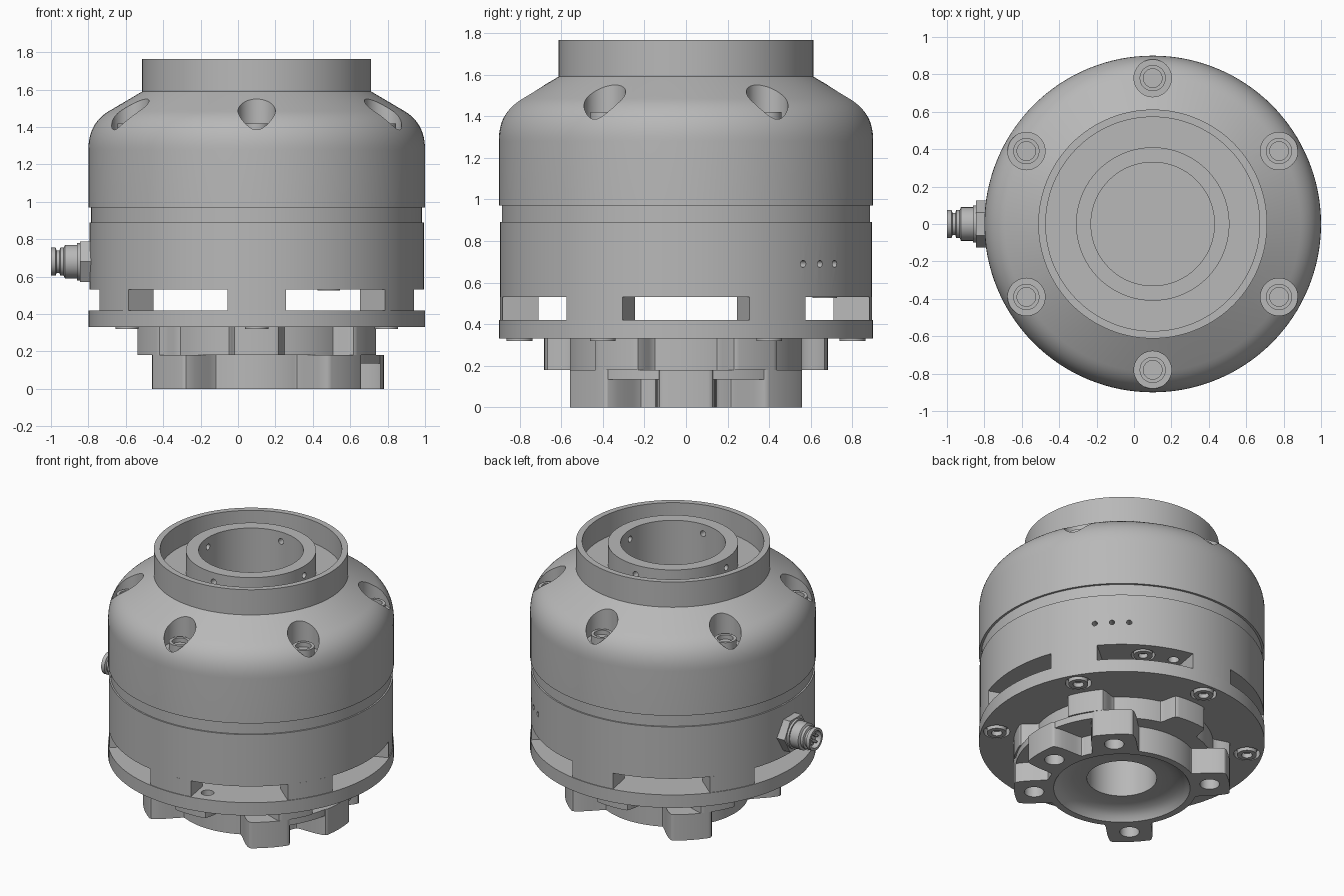
import bpy, bmesh, math
from mathutils import Matrix, Vector

if "Cube" in bpy.data.objects:
    bpy.data.objects.remove(bpy.data.objects["Cube"])

metal = bpy.data.materials.new("grey_metal")
metal.use_nodes = True
GREY = (0.48, 0.48, 0.48, 1)
metal.diffuse_color = GREY
metal.node_tree.nodes["Principled BSDF"].inputs["Base Color"].default_value = GREY

AXIS = Matrix.Translation((0.1, 0, 0))


def finish(name, bm, matrix):
    bmesh.ops.recalc_face_normals(bm, faces=bm.faces)
    bm.transform(matrix)
    mesh = bpy.data.meshes.new(name)
    bm.to_mesh(mesh)
    bm.free()
    mesh.materials.append(metal)
    obj = bpy.data.objects.new(name, mesh)
    bpy.context.collection.objects.link(obj)
    return obj


def lathe(name, profile, matrix=AXIS, steps=128, phase=0.0):
    """Revolve (radius, height) points about local z."""
    bm = bmesh.new()
    turn = Matrix.Rotation(phase, 3, 'Z')
    verts = [bm.verts.new(turn @ Vector((r, 0, z))) for r, z in profile]
    edges = [bm.edges.new(p) for p in zip(verts, verts[1:])]
    if profile[0][0] > 0:
        edges.append(bm.edges.new((verts[-1], verts[0])))
    bmesh.ops.spin(bm, geom=verts + edges, cent=(0, 0, 0), axis=(0, 0, 1),
                   angle=math.tau, steps=steps, use_merge=False)
    bmesh.ops.remove_doubles(bm, verts=bm.verts, dist=1e-4)
    return finish(name, bm, matrix)


def rod(name, r, z0, z1, matrix=AXIS, steps=32, phase=0.0):
    return lathe(name, [(0, z0), (r, z0), (r, z1), (0, z1)], matrix, steps, phase)


def prism(name, outline, z0, z1):
    bm = bmesh.new()
    face = bm.faces.new([bm.verts.new((x, y, z0)) for x, y in outline])
    ext = bmesh.ops.extrude_face_region(bm, geom=[face])
    top = [v for v in ext["geom"] if isinstance(v, bmesh.types.BMVert)]
    bmesh.ops.translate(bm, verts=top, vec=(0, 0, z1 - z0))
    return finish(name, bm, AXIS)


def polar(r, deg):
    return r * math.cos(math.radians(deg)), r * math.sin(math.radians(deg))


def at(r, deg, z=0.0):
    x, y = polar(r, deg)
    return AXIS @ Matrix.Translation((x, y, z))


def radial(deg, z):
    """Local z points outward from the main axis."""
    return (AXIS @ Matrix.Translation((0, 0, z)) @ Matrix.Rotation(math.radians(deg), 4, 'Z')
            @ Matrix.Rotation(math.pi / 2, 4, 'Y'))


def boolean(target, tools, operation='DIFFERENCE'):
    for tool in tools:
        mod = target.modifiers.new("cut", 'BOOLEAN')
        mod.operation, mod.solver, mod.object = operation, 'EXACT', tool
        bpy.context.view_layer.objects.active = target
        bpy.ops.object.modifier_apply(modifier=mod.name)
        bpy.data.objects.remove(tool)


def sector(r0, r1, a0, a1, n=16):
    angles = [a0 + (a1 - a0) * i / n for i in range(n + 1)]
    return [polar(r1, a) for a in angles] + [polar(r0, a) for a in reversed(angles)]


def lobed(core, tip, half, blend, lobes, n=360):
    """Round outline with filleted lobes at the given angles."""
    points = []
    for i in range(n):
        a = 360 * i / n
        off = min(abs((a - b + 180) % 360 - 180) for b in lobes)
        t = min(max((tip * math.radians(off) - half) / blend, 0), 1)
        points.append(polar(tip - (tip - core) * t * t * (3 - 2 * t), a))
    return points


SIX = [30 + 60 * k for k in range(6)]

# Upper shell: domed housing, collar and inner tube
dome = []
for i in range(13):
    t = i / 12
    dome.append(((1 - t) ** 2 * 0.79 + (1 - (1 - t) ** 2) * 0.9,
                 (1 - t) ** 2 * 1.485 + 2 * t * (1 - t) * 1.42 + t * t * 1.28))
shell = lathe("upper_shell", [
    (0, 1.0), (0.33, 1.0), (0.33, 1.755), (0.41, 1.755), (0.41, 1.61), (0.572, 1.61),
    (0.572, 1.765), (0.612, 1.765), (0.612, 1.59)] + dome + [(0.9, 0.97), (0, 0.97)])
boolean(shell, [rod("pocket_cutter", 0.1, 1.37, 1.7, at(0.78, a), 48) for a in SIX])
boolean(shell, [rod("pin_cutter", 0.02, 0.3, 0.45, radial(a, 1.69), 16)
                for a in (0, 90, 180, 270)])

# Groove band and lower body with its three small ports and cavity holes
rod("groove_band", 0.885, 0.89, 0.97, steps=128)
body = rod("lower_body", 0.895, 0.53, 0.89, steps=128)
boolean(body, [rod("port_cutter", 0.017, 0.8, 1.0, radial(a, 0.69), 16)
               for a in (39, 46, 53)])
boolean(body, [rod("ceiling_cutter", 0.035, 0.5, 0.65, at(0.77, 75), 24),
               rod("ceiling_bolt_cutter", 0.075, 0.5, 0.57, at(0.77, 60), 32)])

# Posts between the six windows
for a in SIX:
    prism("window_post", sector(0.72, 0.895, a - 10, a + 10), 0.42, 0.53)

# Base plate with counterbores
plate = rod("base_plate", 0.9, 0.33, 0.42, steps=128)
boolean(plate, [rod("counterbore_cutter", 0.083, 0.3, 0.38, at(0.8, a)) for a in SIX])
boolean(plate, [rod("floor_cutter", 0.04, 0.36, 0.5, at(0.8, -75)),
                rod("bore_cutter", 0.22, 0.3, 0.5, steps=64)])

# Six lobed flange
flange = prism("lobed_flange", lobed(0.575, 0.682, 0.11, 0.07, SIX), 0.18, 0.33)
boolean(flange, [rod("bore_cutter", 0.22, 0.1, 0.4, steps=64)])

# Five lobed mounting foot, dished underneath
FEET = (0, 45, 135, 225, 315)
foot = prism("mounting_foot", lobed(0.475, 0.68, 0.12, 0.1, FEET), 0, 0.18)
boolean(foot, [prism("foot_web", sector(0.4, 0.672, -45, 45, 32), 0.135, 0.18)], 'UNION')
boolean(foot, [lathe("dish_cutter", [
    (0, -0.02), (0.43, -0.02), (0.43, 0), (0.41, 0.03), (0.37, 0.055), (0.31, 0.07),
    (0.22, 0.07), (0.22, 0.25), (0, 0.25)], steps=64)])
boolean(foot, [rod("foot_hole_cutter", 0.062, -0.02, 0.15, at(0.555, a)) for a in FEET])


# Socket head bolts, on top and underneath
def bolt(name, r, socket, height, matrix):
    lathe(name, [(0, 0), (r, 0), (r, height), (socket, height),
                 (socket, height - 0.03), (0, height - 0.03)], matrix, 32)


flip = Matrix.Rotation(math.pi, 4, 'X')
for a in SIX:
    bolt("top_bolt", 0.07, 0.05, 0.05, at(0.78, a, 1.37))
    bolt("bottom_bolt", 0.062, 0.034, 0.06, at(0.8, a, 0.38) @ flip)
bolt("ceiling_bolt", 0.06, 0.03, 0.045, at(0.77, 60, 0.57) @ flip)

# Cable connector on the right side
plug = Matrix.Translation((0, 0, 0.68)) @ Matrix.Rotation(-math.pi / 2, 4, 'Y')
rod("connector_nut", 0.125, 0.78, 0.845, plug, 6, math.pi / 2)
lathe("connector_barrel", [
    (0, 0.84), (0.1, 0.84), (0.1, 0.86), (0.09, 0.86), (0.09, 0.925), (0.075, 0.932),
    (0.075, 0.95), (0.06, 0.955), (0.06, 0.97), (0.075, 0.975), (0.075, 1.0),
    (0.058, 1.0), (0.058, 0.96), (0, 0.96)], plug, 32)
for k in range(5):
    x, y = polar(0.033, 72 * k)
    rod("connector_pin", 0.009, 0.955, 0.99, plug @ Matrix.Translation((x, y, 0)), 10)

# Smooth shading with crisp edges
bpy.ops.object.select_all(action='DESELECT')
for obj in bpy.context.scene.objects:
    if obj.type == 'MESH' and obj.data.materials and obj.data.materials[0] == metal:
        obj.select_set(True)
        bpy.context.view_layer.objects.active = obj
bpy.ops.object.shade_smooth_by_angle(angle=math.radians(30))
